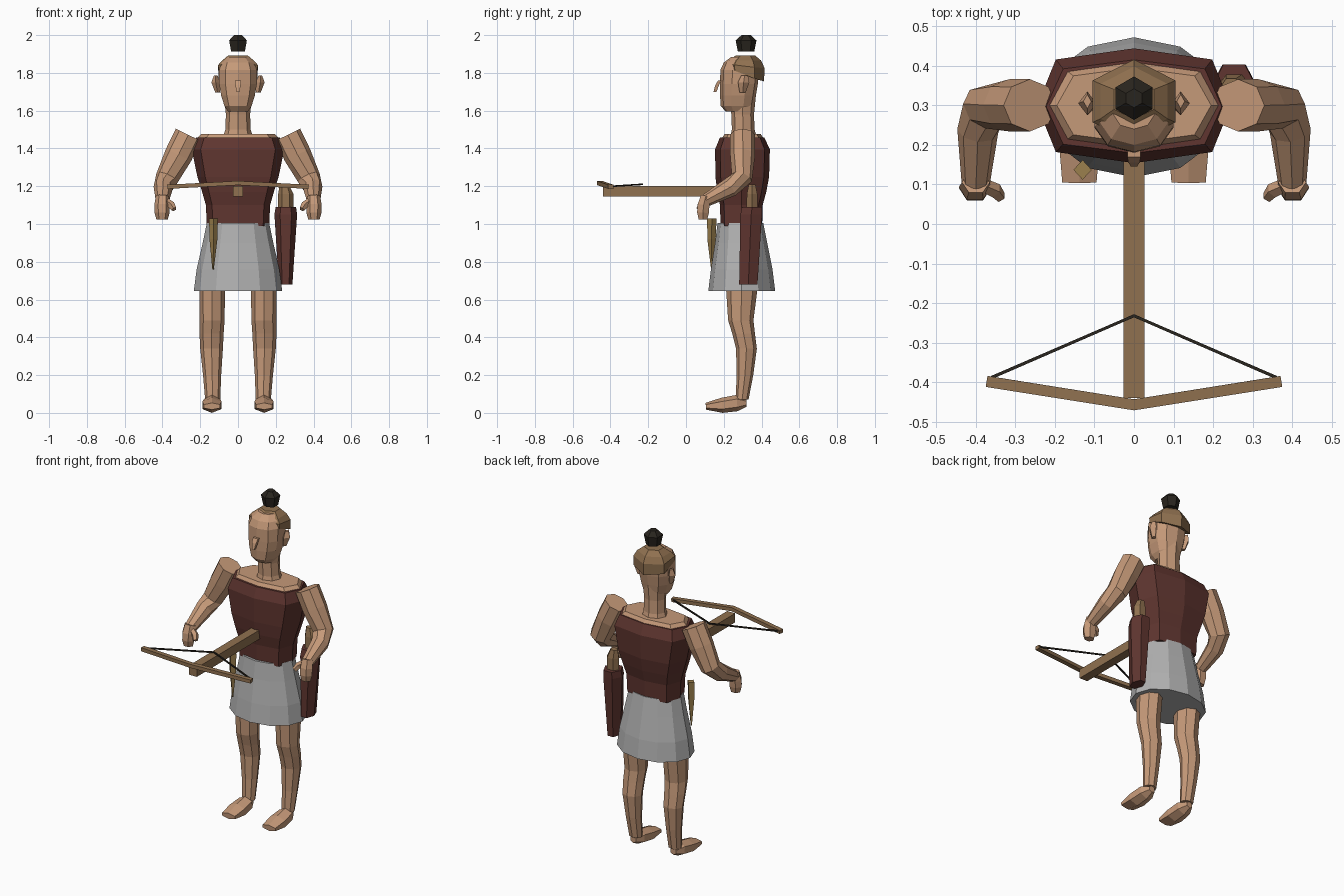
import bpy, bmesh, math
from mathutils import Vector


def material(name, r, g, b):
    m = bpy.data.materials.new(name)
    m.diffuse_color = (r, g, b, 1)
    return m


SKIN = material("skin", .56, .32, .19)
MAROON = material("maroon cloth", .115, .036, .029)
GREY = material("grey cloth", .44, .44, .44)
WOOD = material("brown wood", .28, .165, .08)
BLACK = material("dark hair", .022, .018, .013)
GOLD = material("brass", .33, .215, .075)


def loft(name, mat, stations, n=8, phase=0.0, power=1.0, level=False, mirror=False):
    """Closed faceted tube through (x, y, z, radius_u, radius_v) stations."""
    pts = [Vector(s[:3]) for s in stations]
    bm = bmesh.new()
    rings = []
    for i, s in enumerate(stations):
        a, b = pts[max(i - 1, 0)], pts[min(i + 1, len(pts) - 1)]
        t = Vector((0, 0, 1)) if level else (b - a).normalized()
        ref = Vector((0, 1, 0)) if abs(t.x) > .9 else Vector((1, 0, 0))
        u = (ref - t * ref.dot(t)).normalized()
        v = t.cross(u)
        ring = []
        for k in range(n):
            ang = math.radians(phase) + math.tau * k / n
            c, d = math.cos(ang), math.sin(ang)
            c = math.copysign(abs(c) ** power, c)
            d = math.copysign(abs(d) ** power, d)
            ring.append(bm.verts.new(pts[i] + u * c * s[3] + v * d * s[4]))
        rings.append(ring)
    for r0, r1 in zip(rings, rings[1:]):
        for k in range(n):
            j = (k + 1) % n
            bm.faces.new((r0[k], r0[j], r1[j], r1[k]))
    bm.faces.new(rings[0])
    bm.faces.new(rings[-1])
    bmesh.ops.recalc_face_normals(bm, faces=bm.faces)
    me = bpy.data.meshes.new(name)
    bm.to_mesh(me)
    bm.free()
    me.materials.append(mat)
    ob = bpy.data.objects.new(name, me)
    bpy.context.collection.objects.link(ob)
    if mirror:
        ob.modifiers.new("mirror", 'MIRROR').use_mirror_merge = False
    return ob


def bar(name, mat, path, half_u, half_v):
    """Rectangular bar along a path."""
    q = math.sqrt(2)
    return loft(name, mat, [(*p, half_u * q, half_v * q) for p in path], n=4, phase=45)


# Head, neck and shoulders
loft("head", SKIN, [
    (0, .275, 1.595, .055, .065), (0, .272, 1.625, .075, .088), (0, .275, 1.68, .093, .095),
    (0, .28, 1.74, .104, .1), (0, .285, 1.815, .104, .103), (0, .29, 1.855, .09, .09),
    (0, .3, 1.885, .055, .06)], n=10, phase=18, power=.85, level=True)
loft("neck", SKIN, [(0, .305, 1.44, .085, .075), (0, .303, 1.5, .067, .06),
                    (0, .3, 1.58, .064, .06), (0, .3, 1.68, .075, .07)], level=True)
loft("shoulders", SKIN, [(0, .3, 1.38, .22, .12), (0, .3, 1.455, .215, .11),
                         (0, .3, 1.477, .195, .095)], power=.7, level=True)
loft("nose", SKIN, [(0, .178, 1.76, .024, .012), (0, .165, 1.735, .02, .014),
                    (0, .153, 1.698, .011, .011)], n=4, phase=45, level=True)
loft("ear", SKIN, [(.108, .3, 1.695, .012, .016), (.118, .305, 1.75, .023, .03),
                   (.118, .31, 1.785, .01, .018)], n=4, level=True, mirror=True)

# Swept-back hair with a raised front rim, and a separate topknot
hair = loft("hair", WOOD, [
    (0, .31, 1.755, .12, .103), (0, .31, 1.825, .121, .106), (0, .31, 1.865, .098, .088),
    (0, .315, 1.893, .058, .05)], n=6, phase=90, level=True)
for v in hair.data.vertices:
    if v.co.z < 1.83:
        lift = max(0, .4 - v.co.y) * (.4 if v.co.z < 1.8 else .12)
        v.co.z += lift
loft("topknot", BLACK, [(0, .318, 1.912, .042, .043), (0, .318, 1.972, .054, .055),
                        (0, .318, 2.0, .024, .024)], n=6, phase=90, level=True)

# Vest and skirt
loft("vest", MAROON, [
    (0, .293, .99, .165, .11), (0, .293, 1.1, .17, .113), (0, .295, 1.17, .19, .13),
    (0, .298, 1.25, .215, .142), (0, .299, 1.395, .245, .145), (0, .297, 1.457, .222, .118)],
    power=.62, level=True)
loft("skirt", GREY, [
    (0, .295, .645, .234, .177), (0, .295, .76, .219, .163), (0, .292, .9, .187, .138),
    (0, .288, 1.005, .165, .121)], n=12, level=True)

# Legs and feet
loft("leg", SKIN, [
    (.137, .295, .75, .07, .085), (.137, .295, .645, .068, .082), (.137, .29, .49, .066, .067),
    (.14, .305, .42, .064, .06), (.14, .32, .34, .06, .055), (.137, .312, .2, .048, .044),
    (.134, .297, .07, .04, .034)], level=True, mirror=True)
loft("foot", SKIN, [
    (.137, .32, .052, .022, .02), (.137, .27, .052, .05, .043), (.138, .19, .04, .058, .04),
    (.138, .105, .035, .05, .018)], n=6, phase=90, mirror=True)

# Arms, hands and thumbs
loft("arm", SKIN, [
    (.263, .3, 1.472, .074, .066), (.315, .3, 1.365, .074, .066), (.375, .295, 1.245, .062, .057),
    (.395, .235, 1.195, .052, .052), (.4, .105, 1.125, .036, .034)], mirror=True)
loft("hand", SKIN, [(.4, .105, 1.148, .035, .03), (.402, .093, 1.1, .041, .036),
                    (.402, .09, 1.06, .04, .036), (.402, .09, 1.024, .03, .026)],
     n=6, mirror=True)
loft("thumb", SKIN, [(.385, .1, 1.125, .018, .018), (.352, .085, 1.1, .02, .02),
                     (.338, .068, 1.078, .015, .015)], n=5, mirror=True)

# Crossbow
bar("crossbow_stock", WOOD, [(0, -.44, 1.173), (0, .22, 1.173)], .027, .028)
bar("crossbow_limbs", WOOD, [(-.372, -.398, 1.197), (0, -.457, 1.217), (.372, -.398, 1.197)],
    .014, .011)
bar("bowstring", BLACK, [(-.36, -.388, 1.2), (0, -.232, 1.21), (.36, -.388, 1.2)], .004, .004)

# Dagger on the right hip
loft("dagger", GOLD, [(-.132, .137, .76, .004, .004), (-.13, .135, .92, .021, .022),
                      (-.13, .137, 1.03, .023, .025)], n=4, level=True)

# Quiver with arrows on the left hip
loft("quiver", MAROON, [(.252, .33, .68, .036, .056), (.253, .345, 1.05, .06, .066),
                        (.253, .35, 1.09, .054, .062)], n=6, level=True)
loft("arrows", WOOD, [(.253, .348, 1.05, .042, .034), (.253, .35, 1.16, .04, .032),
                      (.245, .35, 1.21, .024, .02)], n=6, level=True)
